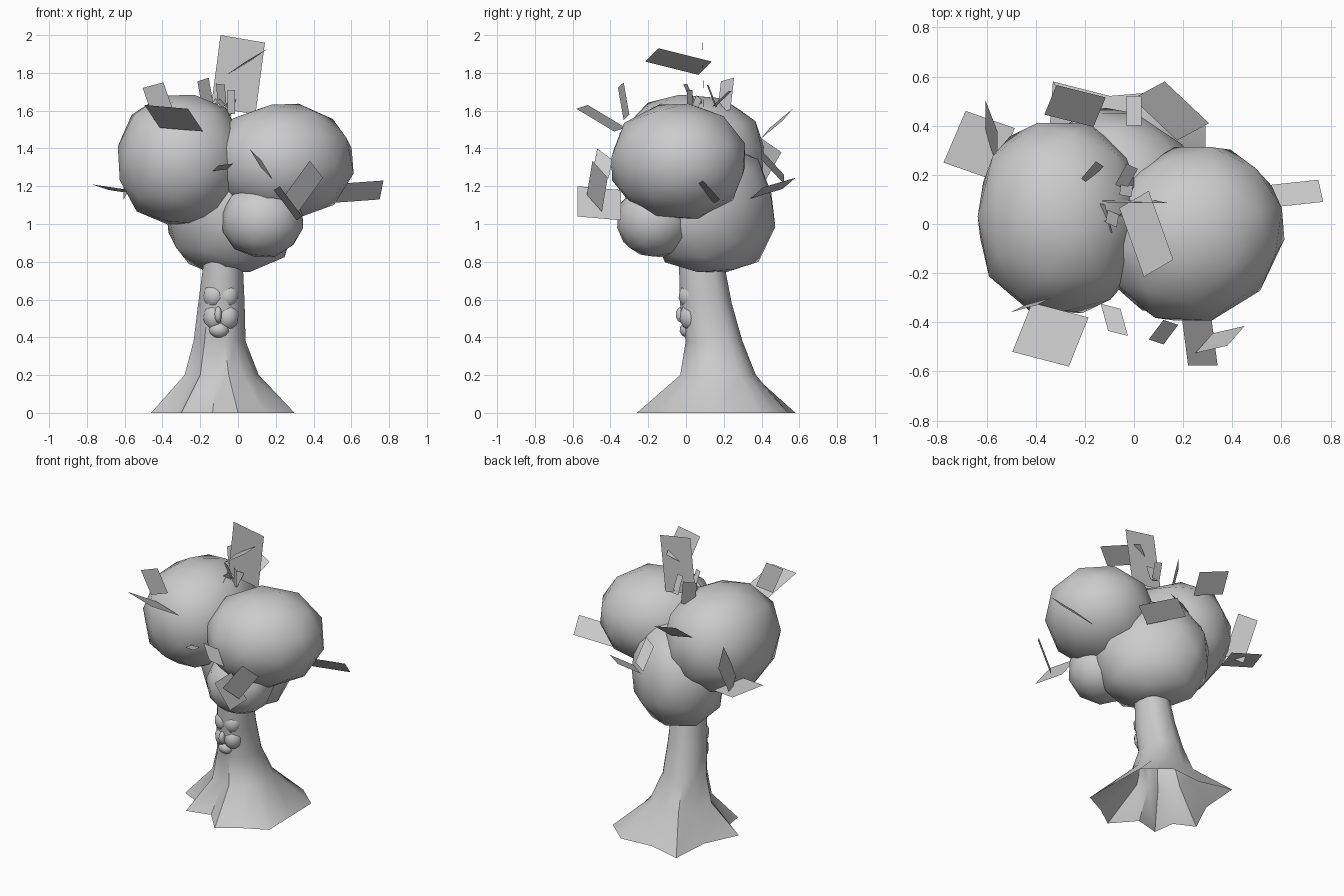
import bpy, bmesh, math, random
from mathutils import Vector, Euler, Matrix

cube = bpy.data.objects.get("Cube")
if cube:
    bpy.data.objects.remove(cube, do_unlink=True)

grey = bpy.data.materials.new("plain_grey")
grey.use_nodes = True
colour = (0.6, 0.6, 0.6, 1)
grey.diffuse_color = colour
grey.node_tree.nodes["Principled BSDF"].inputs["Base Color"].default_value = colour


def finish(name, bm, smooth_angle=None):
    """Turn a bmesh into a named object with the shared material."""
    mesh = bpy.data.meshes.new(name)
    bm.to_mesh(mesh)
    bm.free()
    mesh.materials.append(grey)
    obj = bpy.data.objects.new(name, mesh)
    bpy.context.collection.objects.link(obj)
    if smooth_angle:
        bpy.ops.object.select_all(action='DESELECT')
        obj.select_set(True)
        bpy.context.view_layer.objects.active = obj
        bpy.ops.object.shade_smooth_by_angle(angle=math.radians(smooth_angle))
    return obj


def blob(name, centre, radii, turn=0, boxy=2, yaw=0, floor=0):
    """Faceted ball, stretched; boxy above 2 squares it off, floor flattens it."""
    bm = bmesh.new()
    bmesh.ops.create_icosphere(bm, subdivisions=2, radius=1)
    spin = Euler((0.2, 0.15, turn)).to_matrix()
    heading = Matrix.Rotation(yaw, 3, 'Z')
    for v in bm.verts:
        p = spin @ v.co
        p /= sum(abs(a) ** boxy for a in p) ** (1 / boxy)
        v.co = Vector(centre) + heading @ Vector([a * r for a, r in zip(p, radii)])
        v.co.z = max(v.co.z, floor)
    return finish(name, bm, 60)


def card(name, centre, along, across):
    """Flat leaf spanned by two edge vectors."""
    bm = bmesh.new()
    c, a, b = Vector(centre), Vector(along) / 2, Vector(across) / 2
    bm.faces.new([bm.verts.new(p) for p in (c - a - b, c + a - b, c + a + b, c - a + b)])
    return finish(name, bm)


# Foliage masses
blob("crown_right", (-0.3, 0.025, 1.34), (0.34, 0.4, 0.35), 0.3, 2.3)
blob("crown_left", (0.24, -0.04, 1.33), (0.385, 0.355, 0.315), 0.9, 2.1, yaw=0.6)
blob("crown_lower", (-0.035, 0.135, 1.07), (0.37, 0.295, 0.36), 0.5, 2.3, yaw=-0.7, floor=0.745)
blob("crown_front", (0.13, -0.165, 1.02), (0.22, 0.205, 0.2), 0.2, 2.1)

# Trunk: open underneath, root tips on the ground with valleys between
tips = [Vector(p) for p in ((0.3, -0.08), (0.29, 0.4), (0.13, 0.54), (-0.33, 0.58),
                            (-0.46, 0.07), (-0.3, -0.15), (0, -0.26))]
depths = (1, 1, 0.9, 0.85, 0.8, 0.74, 0.97)
middle = Vector((-0.09, 0.17))
outline, grooves = [], []
for i, tip in enumerate(tips):
    valley = (tip + tips[(i + 1) % len(tips)]) / 2
    outline += [tip, middle.lerp(valley, depths[i])]
    grooves += [0, 1 - depths[i]]

bm = bmesh.new()
rings = [[bm.verts.new((*p, 0)) for p in outline]]
for z, cx, cy, rx, ry, cut in ((0.2, -0.09, 0.175, 0.2, 0.21, 0.7),
                               (0.38, -0.1, 0.15, 0.14, 0.155, 0.4),
                               (0.58, -0.09, 0.105, 0.125, 0.14, 0.2),
                               (0.8, -0.08, 0.08, 0.105, 0.12, 0)):
    ring = []
    for p, groove in zip(outline, grooves):
        d = (p - middle).normalized() * (1 - groove * cut)
        ring.append(bm.verts.new((cx + d.x * rx, cy + d.y * ry, z)))
    rings.append(ring)
n = len(outline)
for low, high in zip(rings, rings[1:]):
    for i in range(n):
        j = (i + 1) % n
        bm.faces.new((low[i], low[j], high[j], high[i]))
finish("trunk", bm, 40)

# Face gently moulded on the trunk front
for side, sx in (("left", 1), ("right", -1)):
    blob(side + "_brow", (-0.09 + sx * 0.035, 0.02, 0.62), (0.06, 0.06, 0.07))
    blob(side + "_cheek", (-0.09 + sx * 0.035, 0.025, 0.51), (0.06, 0.06, 0.075))
blob("nose", (-0.105, -0.02, 0.52), (0.02, 0.035, 0.045))
blob("mouth", (-0.1, 0.015, 0.44), (0.055, 0.05, 0.045))

# Large loose leaves
card("leaf_top_upright", (0, 0.09, 1.79), (0.235, 0, -0.04), (0.05, -0.01, 0.38))
card("leaf_top_flat", (0.05, -0.04, 1.86), (0.1, -0.28, 0.07), (0.12, 0.07, 0.07))
card("leaf_front_right", (-0.34, -0.45, 1.56), (0.23, -0.06, -0.02), (-0.08, -0.2, 0.12))
card("leaf_far_left", (0.62, 0.12, 1.17), (0.28, 0.03, 0.02), (-0.02, 0.09, -0.1))
card("leaf_far_right", (-0.63, 0.32, 1.18), (0.2, -0.07, -0.03), (-0.09, -0.21, 0.03))
card("leaf_front_left", (0.35, -0.47, 1.2), (0.13, 0.03, 0.18), (0.07, 0.08, -0.09))
card("leaf_front_low", (0.265, -0.46, 1.11), (0.12, 0, -0.16), (0.03, -0.23, 0.02))
card("leaf_back_left", (0.15, 0.46, 1.19), (0.18, -0.17, -0.05), (0.13, 0.07, 0.06))
card("leaf_back_right", (-0.24, 0.48, 1.53), (0.2, -0.05, -0.06), (0.05, 0.12, 0.1))
card("leaf_right_back", (-0.58, 0.37, 1.3), (0, 0.14, 0.25), (-0.05, 0.13, -0.09))

# Small loose leaves
card("leaf_right_upright", (-0.42, -0.33, 1.65), (0.11, 0.03, 0.03), (0.06, 0.03, -0.17))
card("leaf_back_upright", (-0.17, 0.21, 1.68), (0.06, 0.07, 0.02), (0.03, -0.02, -0.17))
card("leaf_back_middle", (0, 0.46, 1.3), (0.06, 0, 0.05), (0, 0.12, -0.13))
card("leaf_front_middle", (-0.08, -0.39, 1.3), (0.08, -0.02, 0.01), (0.03, -0.11, 0.03))
card("leaf_front_thin", (0.12, -0.44, 1.32), (0.06, -0.02, -0.1), (0.06, 0.08, -0.06))

# Tuft of tiny leaves between the two upper masses
random.seed(4)
for i in range(7):
    spot = (random.uniform(-0.15, -0.02), random.uniform(0, 0.24), random.uniform(1.58, 1.69))
    turn = Euler([random.uniform(-1, 1) for _ in range(3)]).to_matrix()
    card("tuft_leaf_%d" % (i + 1), spot, turn @ Vector((0.05, 0, 0)), turn @ Vector((0, 0.04, 0.12)))
